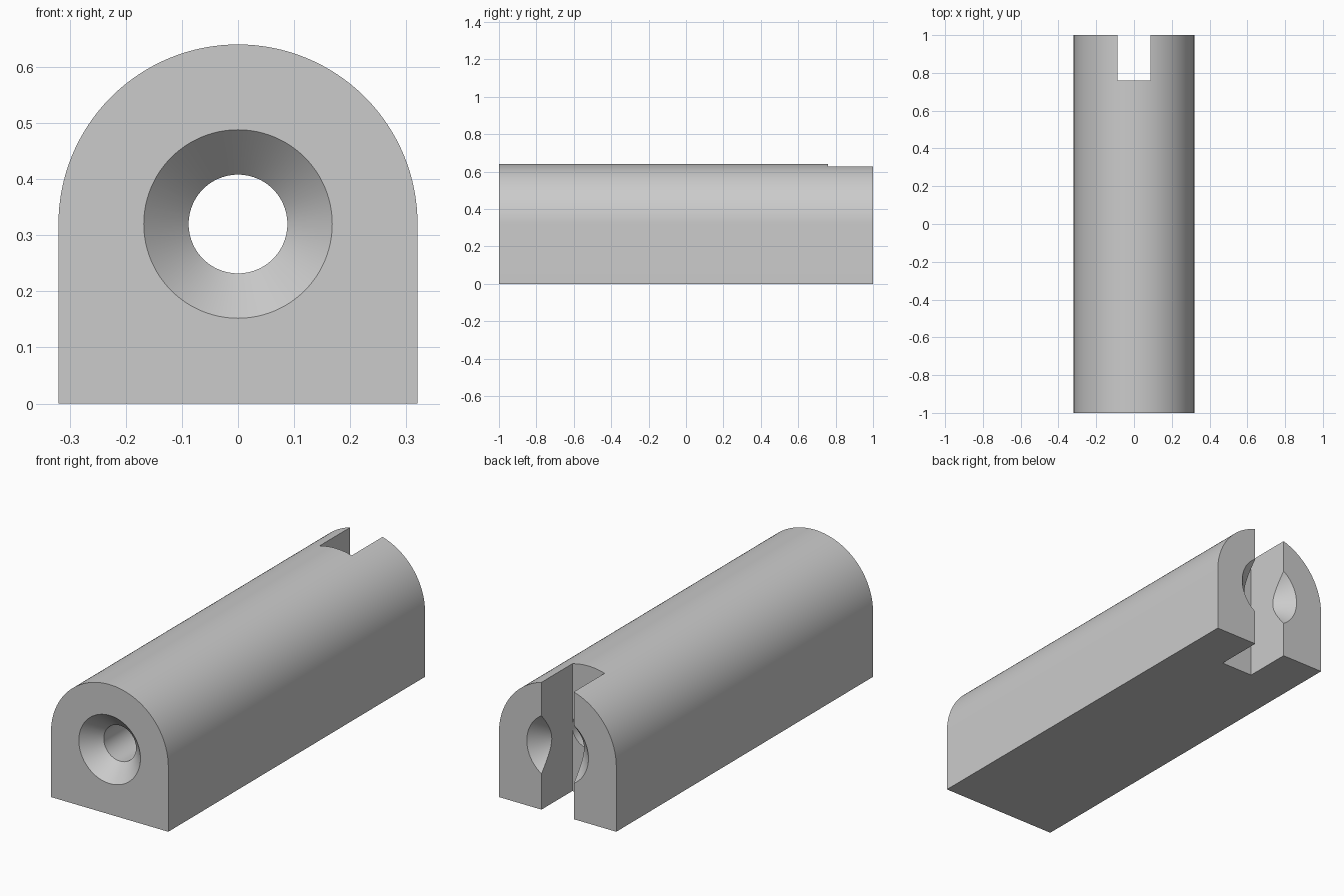
import bpy, bmesh
from math import pi, sin, cos, radians
from mathutils import Vector

cube = bpy.data.objects.get("Cube")
if cube:
    bpy.data.objects.remove(cube, do_unlink=True)

R = 0.32            # half width and arch radius
BORE = 0.088        # bore radius and half slot width
SINK = 0.168        # countersink mouth radius
DEPTH = SINK - BORE

grey = bpy.data.materials.new("light grey")
grey.use_nodes = True
colour = (0.6, 0.6, 0.6, 1)
grey.diffuse_color = colour
grey.node_tree.nodes["Principled BSDF"].inputs["Base Color"].default_value = colour


def add_object(name, bm):
    bmesh.ops.recalc_face_normals(bm, faces=bm.faces)
    mesh = bpy.data.meshes.new(name)
    bm.to_mesh(mesh)
    bm.free()
    mesh.materials.append(grey)
    obj = bpy.data.objects.new(name, mesh)
    bpy.context.collection.objects.link(obj)
    return obj


# Arched block: square base with a half-round top, extruded along y
bm = bmesh.new()
arc = [(R * cos(pi * i / 64), R + R * sin(pi * i / 64)) for i in range(65)]
outline = [(-R, 0), (R, 0)] + arc
face = bm.faces.new([bm.verts.new((x, -1, z)) for x, z in outline])
ext = bmesh.ops.extrude_face_region(bm, geom=[face])
bmesh.ops.translate(bm, vec=(0, 2, 0),
                    verts=[v for v in ext["geom"] if isinstance(v, bmesh.types.BMVert)])
block = add_object("arched_block", bm)

# Bore cutter: lathed profile with a 45 degree countersink at each end
bm = bmesh.new()
E = 0.02
half = [(-1 - E, SINK + E), (-1 + DEPTH, BORE)]
rings = []
for y, r in half + [(-y, r) for y, r in reversed(half)]:
    rings.append([bm.verts.new((r * cos(2 * pi * i / 96), y, R + r * sin(2 * pi * i / 96)))
                  for i in range(96)])
for a, b in zip(rings, rings[1:]):
    for i in range(96):
        j = (i + 1) % 96
        bm.faces.new((a[i], a[j], b[j], b[i]))
bm.faces.new(rings[0])
bm.faces.new(rings[-1])
bore = add_object("bore_cutter", bm)

# Slot cutter: full-height notch in the back end
bm = bmesh.new()
bmesh.ops.create_cube(bm, size=1)
bmesh.ops.scale(bm, vec=(2 * BORE, 0.34, 1), verts=bm.verts)
bmesh.ops.translate(bm, vec=Vector((0, 0.76 + 0.17, R)), verts=bm.verts)
slot = add_object("slot_cutter", bm)

# Cut the bore, then the slot
bpy.ops.object.select_all(action="DESELECT")
bpy.context.view_layer.objects.active = block
block.select_set(True)
for cutter in (bore, slot):
    mod = block.modifiers.new(cutter.name, "BOOLEAN")
    mod.operation = "DIFFERENCE"
    mod.solver = "EXACT"
    mod.object = cutter
    bpy.ops.object.modifier_apply(modifier=mod.name)
    bpy.data.objects.remove(cutter, do_unlink=True)

bpy.ops.object.shade_smooth_by_angle(angle=radians(30))
